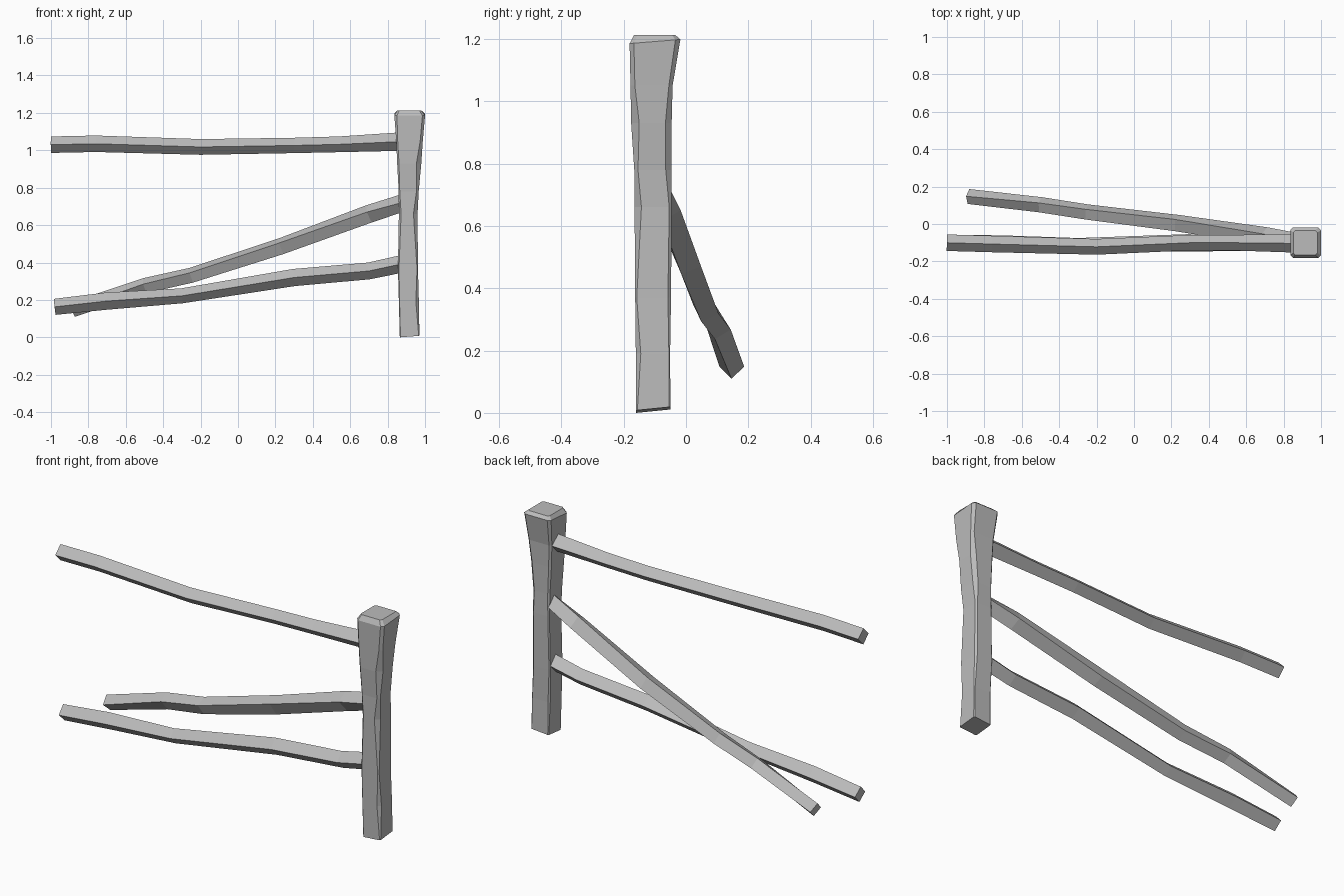
import bpy, bmesh, math
from mathutils import Vector

cube = bpy.data.objects.get("Cube")
if cube:
    bpy.data.objects.remove(cube, do_unlink=True)

wood = bpy.data.materials.new("grey wood")
wood.use_nodes = True
wood.diffuse_color = (0.5, 0.5, 0.5, 1)
wood.node_tree.nodes["Principled BSDF"].inputs["Base Color"].default_value = wood.diffuse_color


def loft(name, rings):
    """Skin a list of equal-sized point rings and close both ends."""
    bm = bmesh.new()
    rows = [[bm.verts.new(p) for p in ring] for ring in rings]
    n = len(rows[0])
    for a, b in zip(rows, rows[1:]):
        for i in range(n):
            j = (i + 1) % n
            bm.faces.new((a[i], a[j], b[j], b[i]))
    bm.faces.new(rows[0][::-1])
    bm.faces.new(rows[-1])
    bmesh.ops.recalc_face_normals(bm, faces=bm.faces)
    mesh = bpy.data.meshes.new(name)
    bm.to_mesh(mesh)
    bm.free()
    mesh.materials.append(wood)
    obj = bpy.data.objects.new(name, mesh)
    bpy.context.collection.objects.link(obj)
    return obj


def rail(name, path):
    """Square beam on its corner; path rows are x, y, z, radius, twist."""
    pts = [Vector(p[:3]) for p in path]
    rings = []
    for i, (x, y, z, r, twist) in enumerate(path):
        along = (pts[min(i + 1, len(pts) - 1)] - pts[max(i - 1, 0)]).normalized()
        side = Vector((0, 0, 1)).cross(along).normalized()
        up = along.cross(side)
        ring = []
        for k in range(4):
            a = math.radians(90 * k - twist)
            ring.append(pts[i] + r * (up * math.cos(a) + side * math.sin(a)))
        rings.append(ring)
    return loft(name, rings)


# Rails and the diagonal brace behind them, all running into the post
rail("top_rail", [
    (-1, -.1, 1.03, .044, 0), (-.76, -.107, 1.035, .044, 0),
    (-.2, -.122, 1.018, .042, 0), (.3, -.1, 1.026, .041, 0),
    (.54, -.1, 1.032, .042, 0), (.9, -.104, 1.048, .05, 0)])
rail("lower_rail", [
    (-.98, -.1, .163, .043, 0), (-.7, -.107, .194, .046, 0),
    (-.3, -.115, .222, .04, 0), (.3, -.1, .32, .046, 0),
    (.7, -.1, .355, .045, 0), (.9, -.1, .398, .047, 0)])
rail("rear_brace", [
    (-.885, .147, .148, .04, 0), (-.5, .103, .276, .042, -12),
    (-.25, .064, .332, .043, -18), (.23, .005, .487, .048, -22),
    (.7, -.065, .66, .05, -12), (.9, -.1, .725, .046, 0)])

# Hewn post: rows are z, left, right, front, back, then four corner cuts
post = [
    (0, .865, .97, -.16, -.05, .004, .004, .004, .004),
    (.19, .86, .967, -.161, -.051, .004, .016, .004, .008),
    (.37, .855, .962, -.163, -.048, .006, .005, .01, .005),
    (.66, .86, .96, -.165, -.046, .012, .022, .008, .006),
    (.78, .859, .966, -.166, -.047, .006, .012, .018, .008),
    (.93, .851, .98, -.176, -.046, .01, .026, .02, .01),
    (1.05, .846, .988, -.178, -.043, .008, .014, .012, .01),
    (1.185, .836, 1, -.181, -.018, .014, .014, .016, .014),
    (1.213, .852, .98, -.166, -.035, .01, .01, .01, .01)]
rings = []
for n, (z, x0, x1, y0, y1, *cuts) in enumerate(post):
    corners = [(x0, y0, 1, 1), (x1, y0, -1, 1), (x1, y1, -1, -1), (x0, y1, 1, -1)]
    ring = []
    for k, ((x, y, sx, sy), c) in enumerate(zip(corners, cuts)):
        pair = [(x, y + sy * c), (x + sx * c, y)]
        for px, py in pair if k % 2 == 0 else pair[::-1]:
            # Sawn foot slopes, and so does the rim below the cap
            lift = {0: .08 * (px - x0) + .1 * (py - y0),
                    len(post) - 2: .08 * (py - y0)}.get(n, 0)
            ring.append((px, py, z + lift))
    rings.append(ring)
loft("post", rings)
